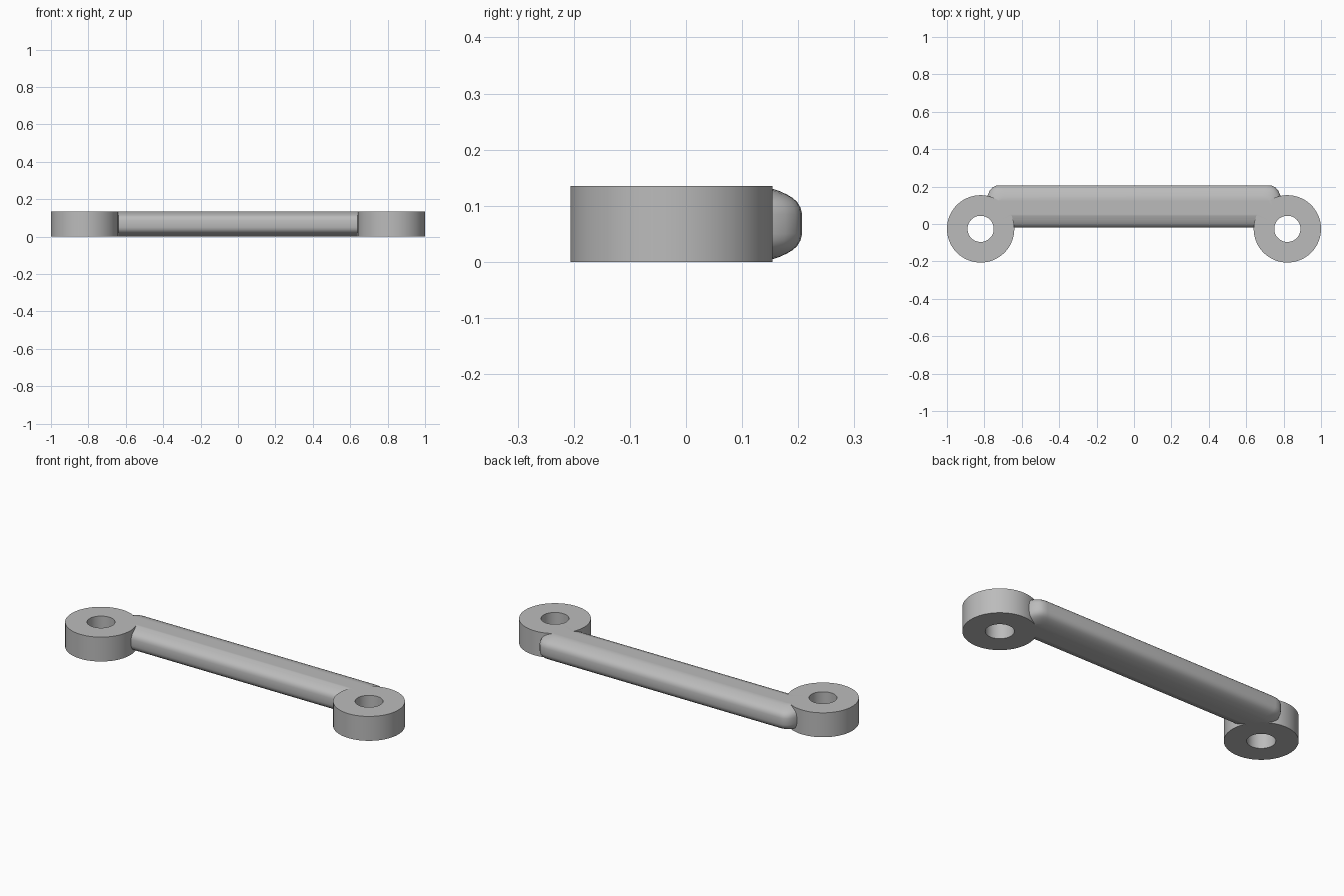
import bpy, bmesh, math

cube = bpy.data.objects.get("Cube")
if cube:
    bpy.data.objects.remove(cube, do_unlink=True)

HEIGHT = 0.135
EYE_X, EYE_Y, EYE_R, HOLE_R = 0.82, -0.026, 0.18, 0.07

grey = bpy.data.materials.new("plain grey")
grey.use_nodes = True
colour = (0.5, 0.5, 0.5, 1)
grey.diffuse_color = colour
grey.node_tree.nodes["Principled BSDF"].inputs["Base Color"].default_value = colour


def loft(name, loops, closed):
    """Skin equal loops; either wrap the last to the first or cap both ends."""
    bm = bmesh.new()
    rings = [[bm.verts.new(p) for p in loop] for loop in loops]
    pairs = list(zip(rings, rings[1:]))
    if closed:
        pairs.append((rings[-1], rings[0]))
    else:
        bm.faces.new(rings[0])
        bm.faces.new(rings[-1])
    for a, b in pairs:
        n = len(a)
        for i in range(n):
            j = (i + 1) % n
            bm.faces.new((a[i], a[j], b[j], b[i]))
    bmesh.ops.recalc_face_normals(bm, faces=bm.faces)
    mesh = bpy.data.meshes.new(name)
    bm.to_mesh(mesh)
    bm.free()
    mesh.materials.append(grey)
    obj = bpy.data.objects.new(name, mesh)
    bpy.context.collection.objects.link(obj)
    return obj


def eye(name, cx):
    """Flat ring with a through hole."""
    section = [(HOLE_R, 0), (EYE_R, 0), (EYE_R, HEIGHT), (HOLE_R, HEIGHT)]
    steps = 96
    angles = [math.tau * i / steps for i in range(steps)]
    return loft(name, [[(cx + r * math.cos(a), EYE_Y + r * math.sin(a), z)
                        for a in angles] for r, z in section], True)


# Bar: one plan outline, drawn in towards its flat top and bottom
half = [(0.725, -0.02), (0.74, 0.07), (0.79, 0.13), (0.782, 0.155),
        (0.772, 0.177), (0.757, 0.195), (0.738, 0.205), (0.715, 0.207)]
outline = half + [(-x, y) for x, y in reversed(half)]
mid_y, half_depth = 0.0935, 0.1135
rounding = [(0.07, 0), (0.055, 0.004), (0.04, 0.009), (0.027, 0.015),
            (0.017, 0.021), (0.009, 0.028), (0.003, 0.038), (0, 0.05)]
levels = [(i, d) for i, d in rounding] + [(i, HEIGHT - d) for i, d in reversed(rounding)]
loops = []
for inset, z in levels:
    s = 1 - inset / half_depth
    loops.append([(x - math.copysign(inset * 0.6, x), mid_y + (y - mid_y) * s, z)
                  for x, y in outline])
handle = loft("handle_bar", loops, False)

# Fuse the eyes onto the bar
bpy.context.view_layer.objects.active = handle
for name, cx in (("left_eye", EYE_X), ("right_eye", -EYE_X)):
    ring = eye(name, cx)
    mod = handle.modifiers.new("fuse", 'BOOLEAN')
    mod.operation = 'UNION'
    mod.solver = 'EXACT'
    mod.object = ring
    bpy.ops.object.modifier_apply(modifier=mod.name)
    bpy.data.objects.remove(ring, do_unlink=True)

bpy.ops.object.select_all(action='DESELECT')
handle.select_set(True)
bpy.ops.object.shade_smooth_by_angle(angle=math.radians(35))
